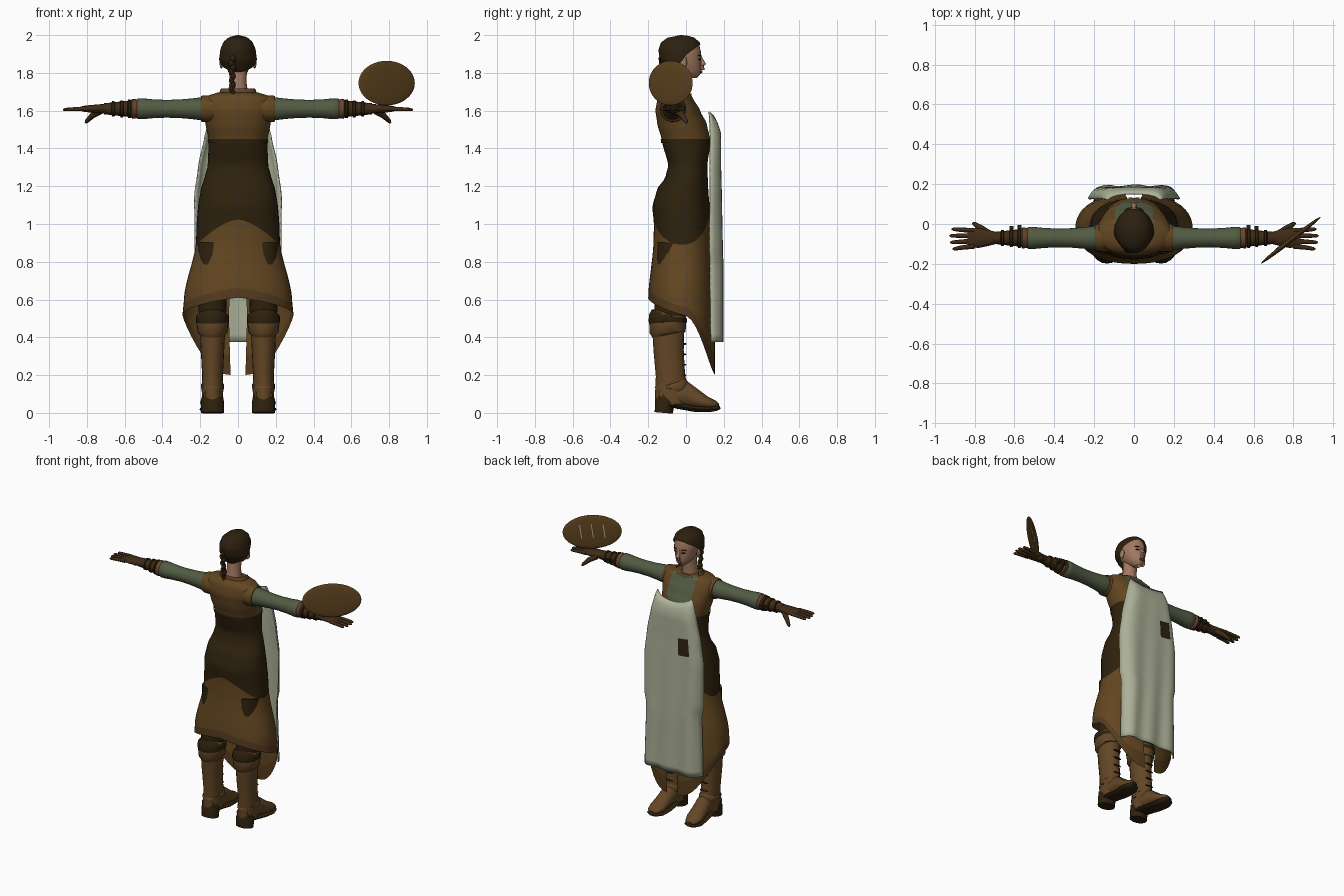
import bpy, bmesh, math
from mathutils import Vector, Matrix

if bpy.data.objects.get("Cube"):
    bpy.data.objects.remove(bpy.data.objects["Cube"])


def mat(name, *rgb):
    m = bpy.data.materials.new(name)
    m.use_nodes = True
    m.diffuse_color = (*rgb, 1)
    m.node_tree.nodes["Principled BSDF"].inputs["Base Color"].default_value = (*rgb, 1)
    return m


CREAM = mat("cream cloth", .41, .435, .31)
GREEN = mat("green shirt", .085, .105, .056)
SKIN = mat("skin", .36, .19, .115)
BROWN = mat("brown cloth", .122, .061, .015)
HEM = mat("hem brown", .09, .043, .012)
DARK = mat("dark leather", .027, .0155, .004)
HAIR = mat("dark hair", .026, .015, .005)
GLOVE = mat("glove leather", .05, .024, .008)
BOOT = mat("boot leather", .125, .062, .019)
RUST = mat("rust trim", .14, .06, .028)


def finish(name, bm, mats, angle=50):
    me = bpy.data.meshes.new(name)
    bm.to_mesh(me)
    bm.free()
    ob = bpy.data.objects.new(name, me)
    bpy.context.collection.objects.link(ob)
    for m in mats:
        me.materials.append(m)
    bpy.ops.object.select_all(action='DESELECT')
    ob.select_set(True)
    bpy.context.view_layer.objects.active = ob
    bpy.ops.object.shade_smooth_by_angle(angle=math.radians(angle))
    return ob


def lerp_table(table, z):
    """Values of a (z, ...) table at height z."""
    z = min(max(z, table[0][0]), table[-1][0])
    for a, b in zip(table, table[1:]):
        if z <= b[0]:
            t = (z - a[0]) / (b[0] - a[0])
            t = t * t * (3 - 2 * t) * .5 + t * .5
            return [p + (q - p) * t for p, q in zip(a[1:], b[1:])]


def power(v, e):
    return math.copysign(abs(v) ** e, v)


def shell(name, table, mats, lo, hi, rows=12, seg=48, gap=0.0, e=.9, cap=False, rule=None):
    """Upright skin over (z, half width, back y, front y) rows; lo and hi depend on the angle."""
    bm = bmesh.new()
    grid = []
    for r in range(rows + 1):
        ring = []
        for i in range(seg + 1):
            a = gap + (math.tau - 2 * gap) * i / seg
            z = lo(a) + (hi(a) - lo(a)) * r / rows
            w, yb, yf = lerp_table(table, z)
            ring.append(bm.verts.new((w * power(math.sin(a), e),
                        (yb + yf) / 2 + (yf - yb) / 2 * power(math.cos(a), e), z)))
        grid.append(ring)
    for r in range(rows):
        for i in range(seg):
            f = bm.faces.new((grid[r][i], grid[r + 1][i], grid[r + 1][i + 1], grid[r][i + 1]))
            if rule:
                f.material_index = rule(r, f.calc_center_median())
    if cap:
        bm.faces.new(grid[-1][:seg][::-1])
    bmesh.ops.remove_doubles(bm, verts=bm.verts, dist=1e-5)
    return finish(name, bm, mats)


def tube(name, pts, radii, m, seg=16, angle=50):
    """Capped tube; a radius may be a (horizontal, vertical) pair."""
    bm = bmesh.new()
    pts = [Vector(p) for p in pts]
    rings = []
    for k, p in enumerate(pts):
        t = (pts[min(k + 1, len(pts) - 1)] - pts[max(k - 1, 0)]).normalized()
        side = Vector((1, 0, 0)) if abs(t.z) > .8 else t.cross(Vector((0, 0, 1))).normalized()
        up = side.cross(t).normalized()
        ra, rb = radii[k] if isinstance(radii[k], tuple) else (radii[k], radii[k])
        rings.append([bm.verts.new(p + side * ra * math.cos(math.tau * i / seg)
                      + up * rb * math.sin(math.tau * i / seg)) for i in range(seg)])
    for a, b in zip(rings, rings[1:]):
        for i in range(seg):
            bm.faces.new((a[i], a[(i + 1) % seg], b[(i + 1) % seg], b[i]))
    bm.faces.new(rings[0])
    bm.faces.new(rings[-1])
    bmesh.ops.recalc_face_normals(bm, faces=bm.faces)
    return finish(name, bm, [m], angle)


def ball(name, loc, size, m, turn=0.0, seg=20):
    bm = bmesh.new()
    bmesh.ops.create_uvsphere(bm, u_segments=seg, v_segments=seg // 2, radius=1)
    bm.transform(Matrix.Translation(loc) @ Matrix.Rotation(turn, 4, 'Z') @ Matrix.Diagonal((*size, 1)))
    return finish(name, bm, [m])


def box(name, matrix, size, m):
    bm = bmesh.new()
    bmesh.ops.create_cube(bm, size=1)
    bm.transform(matrix @ Matrix.Diagonal((*size, 1)))
    return finish(name, bm, [m], 30)


# Body: skirt, corset, vest
BODY = [(.2, .25, -.19, .155), (.5, .295, -.2, .155), (.62, .285, -.2, .15), (.9, .222, -.172, .135),
        (1.0, .219, -.17, .13), (1.09, .212, -.178, .125), (1.18, .198, -.155, .118), (1.25, .176, -.108, .115),
        (1.31, .16, -.094, .113), (1.44, .155, -.127, .13), (1.53, .172, -.152, .11), (1.6, .19, -.162, .075),
        (1.67, .188, -.15, .035), (1.695, .11, -.12, .02)]


def hem(a):
    s = abs(math.sin(a))
    return .2 + .32 * s ** 3 if math.cos(a) > 0 else .52 + .09 * (1 - s) ** .5


def corset_edge(a):
    return .89 + (.18 if math.cos(a) > 0 else .135) * (1 - abs(math.sin(a)) ** 1.4)


shell("skirt", BODY, [BROWN, HEM], hem, corset_edge, rows=16, seg=46, gap=math.tau / 48,
      rule=lambda r, c: r < 2)
shell("corset", BODY, [DARK], corset_edge, lambda a: 1.44, rows=20)
shell("vest", BODY, [BROWN, GREEN], lambda a: 1.44, lambda a: 1.695, rows=14, seg=64, cap=True,
      rule=lambda r, c: c.y > -.02 and c.z > 1.47 and (c.x / .1) ** 2 + ((c.z - 1.64) / .15) ** 2 < 1)
shell("corset_rim", [(1.43, .159, -.132, .133), (1.45, .16, -.134, .132)], [DARK],
      lambda a: 1.43, lambda a: 1.45, rows=1)
shell("collar", [(1.68, .105, -.115, .03), (1.72, .09, -.105, .02)], [BROWN],
      lambda a: 1.68, lambda a: 1.718 if math.cos(a) < .4 else 1.69, rows=3)

# Head, face and hair
tube("neck", [(0, -.05, 1.66), (0, -.045, 1.75), (0, -.035, 1.83)], [.058, .045, .048], SKIN)
HEAD = [(1.772, .018, .015, .055), (1.785, .036, -.02, .073), (1.81, .054, -.06, .08), (1.85, .07, -.1, .081),
        (1.9, .077, -.12, .081), (1.95, .07, -.115, .07), (1.98, .05, -.08, .04)]
shell("head", HEAD, [SKIN], lambda a: 1.772, lambda a: 1.98, seg=32, cap=True, e=1)
CAP = [(1.79, .065, -.09, .06), (1.83, .086, -.118, .08), (1.87, .1, -.138, .085), (1.92, .094, -.146, .086),
       (1.96, .08, -.134, .074), (1.985, .055, -.1, .047), (1.997, .025, -.06, .01), (2, .004, -.03, -.022)]


def hairline(a):
    c = math.cos(a)
    return 1.85 + .1 * c ** .6 if c > 0 else 1.85 - .045 * abs(c)


shell("hair", CAP, [HAIR], hairline, lambda a: 2, rows=14, seg=40, cap=True, e=1)
tube("nose", [(0, .073, 1.89), (0, .082, 1.868), (0, .093, 1.842), (0, .092, 1.83), (0, .074, 1.822)],
     [.007, .01, .014, .014, .012], SKIN, 12, 80)
ball("lips", (0, .079, 1.804), (.02, .008, .007), RUST)
for s, side in ((1, "left"), (-1, "right")):
    ball(side + "_eye", (s * .031, .073, 1.872), (.013, .006, .0055), DARK, -s * .4)
    ball(side + "_brow", (s * .033, .073, 1.892), (.018, .006, .003), HAIR, -s * .45)
    ball(side + "_ear", (s * .088, -.015, 1.855), (.01, .02, .032), SKIN)
for k in range(9):
    ball(f"braid_{k}", (-.03 + .004 * (-1) ** k, -.128 + .002 * k, 1.875 - .023 * k),
         (.018 - .0008 * k, .018, .02), HAIR, seg=12)

# Arms, gloves and bracers
AY, AZ = -.07, 1.61
for s, side in ((1, "left"), (-1, "right")):
    def along(*xs):
        return [(s * x, AY, AZ) for x in xs]
    tube(side + "_shoulder", along(.1, .15, .187, .196, .19), [.066, .07, .07, .066, .058], BROWN, 24)
    tube(side + "_sleeve", along(.15, .2, .25, .31, .38, .45, .5, .53, .545),
         [.055, .06, .054, .049, .047, .05, .055, .055, .04], GREEN, 24)
    tube(side + "_cuff", along(.525, .535, .56, .57), [.04, .05, .053, .038], RUST)
    tube(side + "_bracer", along(.55, .6, .68, .71), [.044, .041, .032, .03], GLOVE)
    for k, x in enumerate((.575, .615, .66)):
        r = .05 - .005 * k
        tube(f"{side}_strap_{k}", along(x - .009, x - .006, x + .006, x + .009), [r - .006, r, r, r - .006], DARK)
        if k < 2:
            box(f"{side}_buckle_{k}", Matrix.Translation((s * x, AY + r + .006, AZ)), (.02, .02, .028), DARK)
    tube(side + "_palm", along(.69, .73, .78, .82, .835),
         [(.03, .026), (.04, .024), (.05, .02), (.047, .015), (.035, .01)], GLOVE)
    for k in range(4):
        y = -.033 - .026 * k
        tip = .93 - .012 * abs(k - 1.3)
        tube(f"{side}_finger_{k}", [(s * .8, y, AZ), (s * .87, y - .004 * (k - 1), AZ - .002),
             (s * (tip - .01), y - .007 * (k - 1), AZ - .004), (s * tip, y - .007 * (k - 1), AZ - .006)],
             [.013, .011, .009, .004], GLOVE, 10)
    tube(side + "_thumb", [(s * .73, -.05, 1.6), (s * .77, -.02, 1.575), (s * .8, 0, 1.545), (s * .808, .004, 1.535)],
         [.02, .016, .011, .005], GLOVE, 10)

# Legs and boots
for s, side in ((1, "left"), (-1, "right")):
    def leg(name, rows, m):
        """Upright loft of (z, half width, back y, front y) rows."""
        tube(f"{side}_{name}", [(s * .135, (b + f) / 2, z) for z, w, b, f in rows],
             [(w, (f - b) / 2) for z, w, b, f in rows], m, 20)

    def foot(name, rows, m):
        """Loft along y of (y, half width, bottom, top) rows."""
        tube(f"{side}_{name}", [(s * (.135 + .08 * max(y, 0)), y, (a + b) / 2) for y, w, a, b in rows],
             [(w, (b - a) / 2) for y, w, a, b in rows], m, 16)

    leg("legging", [(.45, .07, -.17, -.01), (.6, .075, -.165, .005), (.9, .08, -.15, .03)], DARK)
    leg("boot_shaft", [(.045, .056, -.163, 0), (.12, .057, -.163, .01), (.2, .055, -.16, -.005),
                       (.33, .062, -.172, -.012), (.46, .068, -.18, -.008)], BOOT)
    leg("boot_cuff", [(.415, .068, -.178, -.012), (.425, .08, -.192, -.002), (.47, .084, -.195, 0),
                      (.52, .082, -.188, .002), (.525, .07, -.175, -.008)], BOOT)
    leg("knee_strap", [(.478, .08, -.192, 0), (.482, .088, -.199, .005), (.512, .087, -.195, .006),
                       (.516, .078, -.186, 0)], DARK)
    leg("ankle_strap", [(.125, .055, -.16, .005), (.13, .062, -.167, .018), (.15, .061, -.166, .012),
                        (.155, .055, -.16, .003)], BOOT)
    foot("foot", [(-.14, .048, .045, .13), (-.06, .055, .03, .16), (.0, .052, .03, .165),
                  (.05, .054, .025, .125), (.11, .057, .02, .085), (.155, .042, .022, .065), (.172, .02, .03, .05)], BOOT)
    foot("sole", [(-.1, .055, .03, .062), (-.06, .056, .025, .06), (.04, .058, .006, .04), (.12, .06, .004, .034),
                  (.16, .045, .01, .04), (.178, .018, .02, .045)], DARK)
    leg("heel", [(0, .06, -.166, -.07), (.05, .061, -.167, -.06), (.07, .059, -.166, -.02)], DARK)
    for k in range(4):
        ball(f"{side}_lace_{k}", (s * .135, -.007, .2 + .055 * k), (.032, .009, .005), DARK, seg=10)

# Apron hanging in front, with a dark pouch patch
APRON = [(.375, .225, .135, .192), (.8, .215, .132, .194), (.86, .23, .13, .192), (1.15, .232, .13, .188),
         (1.3, .212, .13, .185), (1.48, .175, .13, .185), (1.53, .16, .128, .17), (1.6, .135, .125, .135)]
bm = bmesh.new()
NU, NV = 32, 30
grid = []
for r in range(NV + 1):
    row = []
    for i in range(NU + 1):
        u = 2 * i / NU - 1
        z = .375 + (1.185 + .035 * u * u) * r / NV
        w, edge, mid = lerp_table(APRON, z)
        fold = .006 * math.sin(u * 9 + z * 2) * (1 - r / NV)
        row.append(bm.verts.new((w * u, edge + (mid - edge) * (1 - u ** 8) + fold, z)))
    grid.append(row)
for r in range(NV):
    for i in range(NU):
        f = bm.faces.new((grid[r][i], grid[r + 1][i], grid[r + 1][i + 1], grid[r][i + 1]))
        f.material_index = 5 <= i <= 10 and 21 <= r <= 23
apron = finish("apron", bm, [CREAM, DARK], 60)
thick = apron.modifiers.new("thickness", 'SOLIDIFY')
thick.thickness = .008

# Flat oval loaf with three scored lines, above the left hand
TURN = math.atan2(.23, .295)
PLACE = Matrix.Translation((.787, -.081, 1.746)) @ Matrix.Rotation(TURN, 4, 'Z')
ball("flat_loaf", PLACE.translation, (.189, .012, .118), BROWN, TURN, 40)
for k in (-1, 0, 1):
    box(f"score_line_{k + 1}", PLACE @ Matrix.Translation((k * .075, .0105, .01))
        @ Matrix.Rotation(.15, 4, 'Y'), (.006, .005, .1), CREAM)
